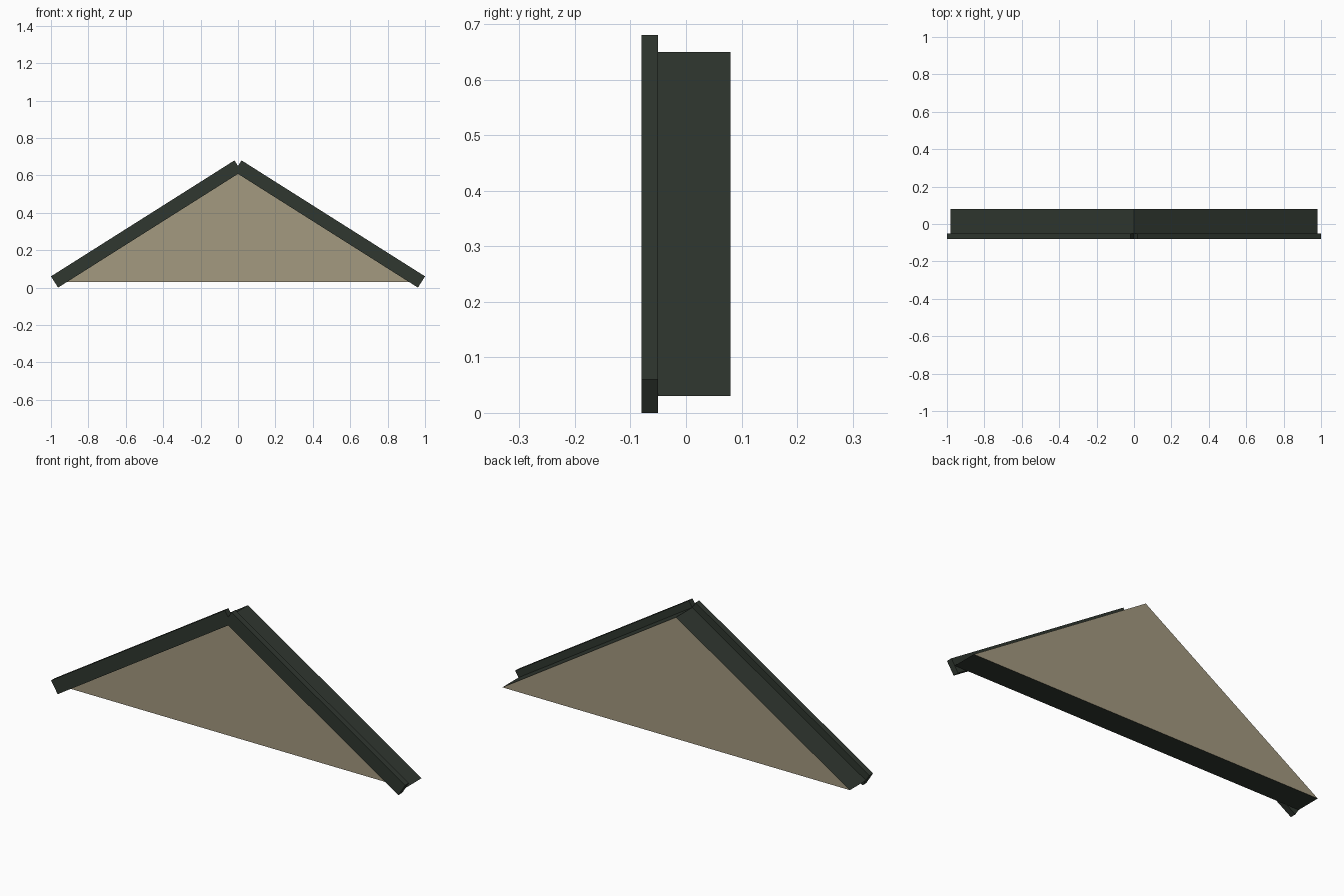
import bpy, bmesh
from mathutils import Vector

if "Cube" in bpy.data.objects:
    bpy.data.objects.remove(bpy.data.objects["Cube"])


def material(name, rgb):
    m = bpy.data.materials.new(name)
    m.diffuse_color = (*rgb, 1)
    m.use_nodes = True
    m.node_tree.nodes["Principled BSDF"].inputs["Base Color"].default_value = m.diffuse_color
    return m


dark = material("dark green roof", (0.029, 0.038, 0.029))
tan = material("tan plaster", (0.37, 0.32, 0.215))


def extrude_profile(name, points, y0, y1, mats):
    """Extrude an (x, z) outline from y0 to y1."""
    bm = bmesh.new()
    face = bm.faces.new([bm.verts.new((x, y0, z)) for x, z in points])
    ext = bmesh.ops.extrude_face_region(bm, geom=[face], use_keep_orig=True)
    moved = [v for v in ext["geom"] if isinstance(v, bmesh.types.BMVert)]
    bmesh.ops.translate(bm, verts=moved, vec=(0, y1 - y0, 0))
    bmesh.ops.recalc_face_normals(bm, faces=bm.faces)
    mesh = bpy.data.meshes.new(name)
    for m in mats:
        mesh.materials.append(m)
    # second material goes on the front and back faces
    if len(mats) > 1:
        for f in bm.faces:
            f.material_index = int(abs(f.normal.y) > 0.9)
    bm.to_mesh(mesh)
    bm.free()
    ob = bpy.data.objects.new(name, mesh)
    bpy.context.collection.objects.link(ob)
    return ob


# Gable body: dark slopes and underside, tan front and back
HALF, BASE, APEX = 0.981, 0.03, 0.65
extrude_profile("gable_body", [(-HALF, BASE), (HALF, BASE), (0, APEX)],
                -0.05, 0.08, [dark, tan])

# Trim boards centred on each sloping edge
for side, label in ((-1, "left"), (1, "right")):
    low, top = Vector((side * HALF, BASE)), Vector((0, APEX))
    d = (top - low).normalized()
    n = Vector((-d.y, d.x)) * 0.0355
    extrude_profile(label + "_trim_board",
                    [low - n, top - n, top + n, low + n], -0.08, -0.05, [dark])
